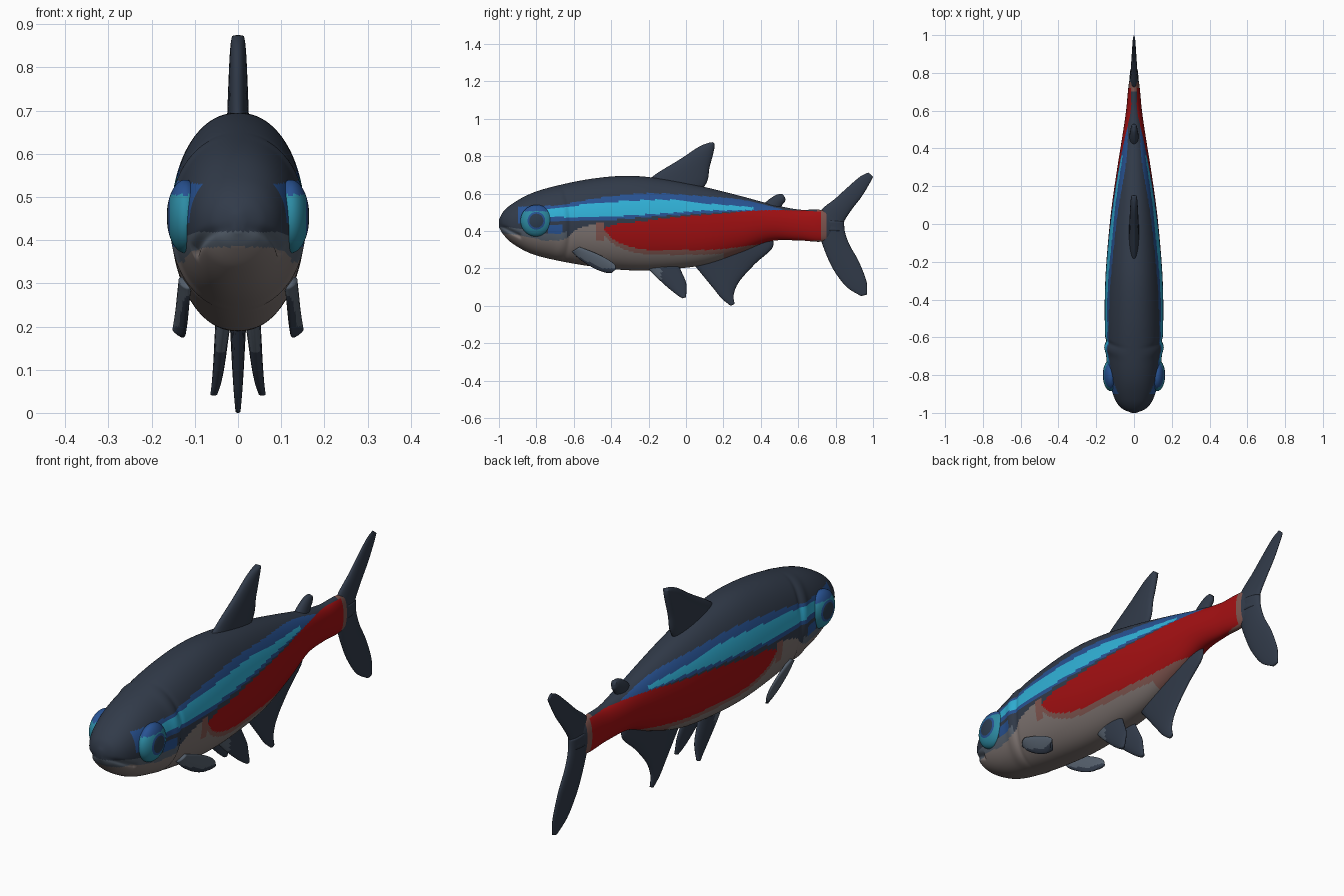
import bpy
import bmesh
import math
from mathutils import Vector

old = bpy.data.objects.get("Cube")
if old:
    bpy.data.objects.remove(old, do_unlink=True)

# Flat colours
PALETTE = {
    "dark slate": (.031, .043, .067),
    "deep blue": (.021, .085, .29),
    "bright cyan": (.03, .44, .68),
    "deep red": (.36, .005, .006),
    "belly grey": (.21, .175, .165),
    "dusky brown": (.21, .09, .077),
    "eye teal": (.026, .26, .37),
    "pale slate": (.09, .115, .15),
    "pupil": (.025, .045, .075),
}
NAMES = list(PALETTE)
MATS = []
for name, rgb in PALETTE.items():
    mat = bpy.data.materials.new(name)
    mat.use_nodes = True
    mat.diffuse_color = (*rgb, 1)
    bsdf = mat.node_tree.nodes["Principled BSDF"]
    bsdf.inputs["Base Color"].default_value = (*rgb, 1)
    bsdf.inputs["Roughness"].default_value = .6
    MATS.append(mat)


def smooth(points, t):
    """Smooth interpolation through rows of (key, values...)."""
    t = min(max(t, points[0][0]), points[-1][0])
    i = 0
    while i < len(points) - 2 and t > points[i + 1][0]:
        i += 1

    def slope(k, c):
        lo, hi = points[max(k - 1, 0)], points[min(k + 1, len(points) - 1)]
        return (hi[c] - lo[c]) / (hi[0] - lo[0])

    a, b = points[i], points[i + 1]
    h = b[0] - a[0]
    u = (t - a[0]) / h
    out = []
    for c in range(1, len(a)):
        ma, mb = slope(i, c) * h, slope(i + 1, c) * h
        d = b[c] - a[c]
        out.append(a[c] + u * (ma + u * (3 * d - 2 * ma - mb + u * (ma + mb - 2 * d))))
    return out


def bell(v, width):
    return math.exp(-(v / width) ** 2)


def loft(name, rings, rule):
    """Skin closed rings, cap both ends, colour each face by rule(centre)."""
    bm = bmesh.new()
    rows = [[bm.verts.new(p) for p in ring] for ring in rings]
    n = len(rows[0])
    for a, b in zip(rows, rows[1:]):
        for k in range(n):
            bm.faces.new((a[k], a[(k + 1) % n], b[(k + 1) % n], b[k]))
    bm.faces.new(rows[0])
    bm.faces.new(rows[-1])
    bmesh.ops.recalc_face_normals(bm, faces=bm.faces)
    return finish(name, bm, rule)


def finish(name, bm, rule):
    for face in bm.faces:
        face.smooth = True
        face.material_index = NAMES.index(rule(face.calc_center_median()))
    mesh = bpy.data.meshes.new(name)
    bm.to_mesh(mesh)
    bm.free()
    for mat in MATS:
        mesh.materials.append(mat)
    obj = bpy.data.objects.new(name, mesh)
    bpy.context.collection.objects.link(obj)
    return obj


# Body profile: y, top, bottom, half width
BODY = [(-1, .46, .42, .012), (-.98, .50, .385, .06), (-.93, .545, .335, .1),
        (-.83, .60, .28, .13), (-.7, .64, .245, .147), (-.5, .68, .21, .155),
        (-.3, .695, .19, .152), (-.1, .675, .195, .138), (.1, .635, .22, .117),
        (.3, .585, .285, .088), (.45, .545, .345, .064), (.6, .515, .35, .042),
        (.74, .51, .345, .028), (.81, .47, .385, .014)]

# Edges of the painted bands: y, lower, upper
CYAN = [(-.75, .475, .515), (-.46, .476, .55), (-.1, .495, .567), (.07, .508, .55), (.36, .512, .528)]
BLUE = [(-.9, .44, .53), (-.68, .455, .54), (-.46, .455, .578), (-.2, .475, .602),
        (.07, .492, .588), (.3, .505, .567), (.52, .51, .515)]
RED = [(-.44, .405, .412), (-.38, .35, .436), (-.25, .305, .45), (-.04, .298, .476),
       (.18, .303, .492), (.36, .325, .508), (.5, .34, .512), (.72, .352, .505)]
GREY_TOP = [(-1, .385), (-.9, .38), (-.75, .35), (-.64, .36), (-.58, .41), (-.45, .445), (-.3, .455)]


def inside(band, y, z, pad=0):
    if not band[0][0] - pad <= y <= band[-1][0] + pad:
        return False
    low, high = smooth(band, y)
    return low - pad < z < high + pad


def body_colour(p):
    y, z = p.y, p.z
    if y > .75:
        return "dark slate"
    if inside(CYAN, y, z):
        return "bright cyan"
    if inside(RED, y, z):
        return "deep red"
    if inside(BLUE, y, z):
        return "deep blue"
    if y > .7 or (y > -.44 and y > .5 and z < .36):
        return "dusky brown"
    if y > -.44:
        low, high = smooth(RED, y)
        if z < low:
            return "dusky brown" if z > low - .025 or y > .2 else "belly grey"
        return "dark slate"
    top = smooth(GREY_TOP, y)[0]
    if y > -.48 and .35 < z < top:
        return "dusky brown"
    if z < top:
        return "belly grey"
    if y < -.64 and z < top + .035:
        return "pale slate"
    if -.74 < y < -.66 and z < .43:
        return "deep blue"
    return "dark slate"


def body_ring(y, count=160):
    top, bottom, half = smooth(BODY, y)
    mid, tall = (top + bottom) / 2, (top - bottom) / 2
    ring = []
    for k in range(count):
        a = math.tau * k / count
        c, s = math.cos(a), math.sin(a)
        x = half * math.copysign(abs(c) ** .92, c)
        z = mid + tall * math.copysign(abs(s) ** .95, s)
        # mouth groove and raised gill-cover edge
        mouth = .43 - .5 * (y + 1)
        groove = .13 * bell(z - mouth, .012) * (1 if y < -.88 else 0)
        edge = -.63 - .9 * (z - .43) ** 2
        ridge = .05 * bell(y - edge + .025, .025) - .04 * bell(y - edge - .012, .012)
        ring.append((x * (1 - groove + ridge), y, z))
    return ring


STEPS = 210
span = BODY[-1][0] - BODY[0][0]
loft("body", [body_ring(BODY[0][0] + span * (i / STEPS) ** 1.15) for i in range(STEPS + 1)], body_colour)


def fin(name, rows, root, tip, xs=(0, 0, 0, 0), side=1, rule=lambda p: "dark slate"):
    """rows: front y, front z, rear y, rear z; xs: front and rear x at root, then at tip."""
    last = len(rows) - 1
    keyed = [(i, *row) for i, row in enumerate(rows)]
    rings = []
    for i in range(33):
        u = i / 32
        ay, az, by, bz = smooth(keyed, u * last)
        a = Vector((xs[0] + (xs[2] - xs[0]) * u, ay, az))
        b = Vector((xs[1] + (xs[3] - xs[1]) * u, by, bz))
        thick = root + (tip - root) * u
        ring = []
        for k in range(24):
            t = math.tau * k / 24
            p = (a + b) / 2 + (a - b) / 2 * math.cos(t)
            p.x = side * (p.x + thick * math.sin(t))
            ring.append(p)
        rings.append(ring)
    return loft(name, rings, rule)


# Fins on the centre line
fin("dorsal_fin", [(-.24, .64, .08, .61), (-.16, .705, .115, .67), (-.03, .785, .125, .735),
                   (.06, .845, .142, .80), (.11, .868, .152, .845), (.143, .875, .152, .868)], .028, .014)
fin("adipose_fin", [(.40, .53, .5, .51), (.445, .57, .515, .54), (.485, .594, .53, .56),
                    (.515, .598, .53, .58)], .026, .012)
fin("anal_fin", [(.02, .25, .46, .38), (.055, .205, .462, .31), (.10, .15, .37, .225),
                 (.145, .095, .285, .13), (.19, .04, .255, .06), (.238, 0, .26, .01)], .026, .006)

# Forked tail: two lobes sharing a root inside the tail base
fin("tail_upper_lobe", [(.71, .40, .84, .40), (.715, .50, .845, .45), (.80, .575, .89, .52),
                        (.86, .63, .94, .585), (.93, .69, .985, .66), (.975, .713, 1, .69)], .023, .004)
fin("tail_lower_lobe", [(.71, .46, .845, .45), (.72, .36, .85, .395), (.76, .25, .875, .325),
                        (.80, .175, .925, .235), (.86, .10, .965, .13), (.935, .052, .968, .06)], .023, .005)

# Paired fins
for label, side in (("left", 1), ("right", -1)):
    fin(label + "_pelvic_fin", [(-.23, .23, -.05, .24), (-.17, .165, -.025, .185), (-.10, .10, 0, .125),
                                (-.05, .06, .002, .08), (-.02, .04, 0, .046)],
        .019, .008, (.032, .032, .056, .056), side,
        lambda p: "pale slate" if p.z > .14 and p.y < -.13 else "dark slate")
    fin(label + "_pectoral_fin", [(-.61, .29, -.57, .315), (-.57, .25, -.49, .285), (-.50, .205, -.42, .25),
                                  (-.44, .18, -.38, .22), (-.40, .174, -.375, .195)],
        .013, .007, (.115, .13, .127, .15), side,
        lambda p: "pale slate" if p.z > .2 + .5 * max(0, -.45 - p.y) else "dark slate")


# Bulging eyes with concentric bands
EYE = Vector((.122, -.80, .455))


def eye_colour(p):
    r = math.hypot(p.y - EYE.y, p.z - EYE.z)
    if r < .038:
        return "pupil"
    if r < .047:
        return "deep blue"
    if p.z > EYE.z + .05:
        return "deep blue"
    return "eye teal"


for label, side in (("left", 1), ("right", -1)):
    bm = bmesh.new()
    bmesh.ops.create_uvsphere(bm, u_segments=64, v_segments=48, radius=1)
    for v in bm.verts:
        # poles point outward, so the bands follow the rings
        v.co = Vector((side * (EYE.x + .043 * v.co.z), EYE.y + .085 * v.co.x, EYE.z + .085 * v.co.y))
    bmesh.ops.recalc_face_normals(bm, faces=bm.faces)
    finish(label + "_eye", bm, eye_colour)
